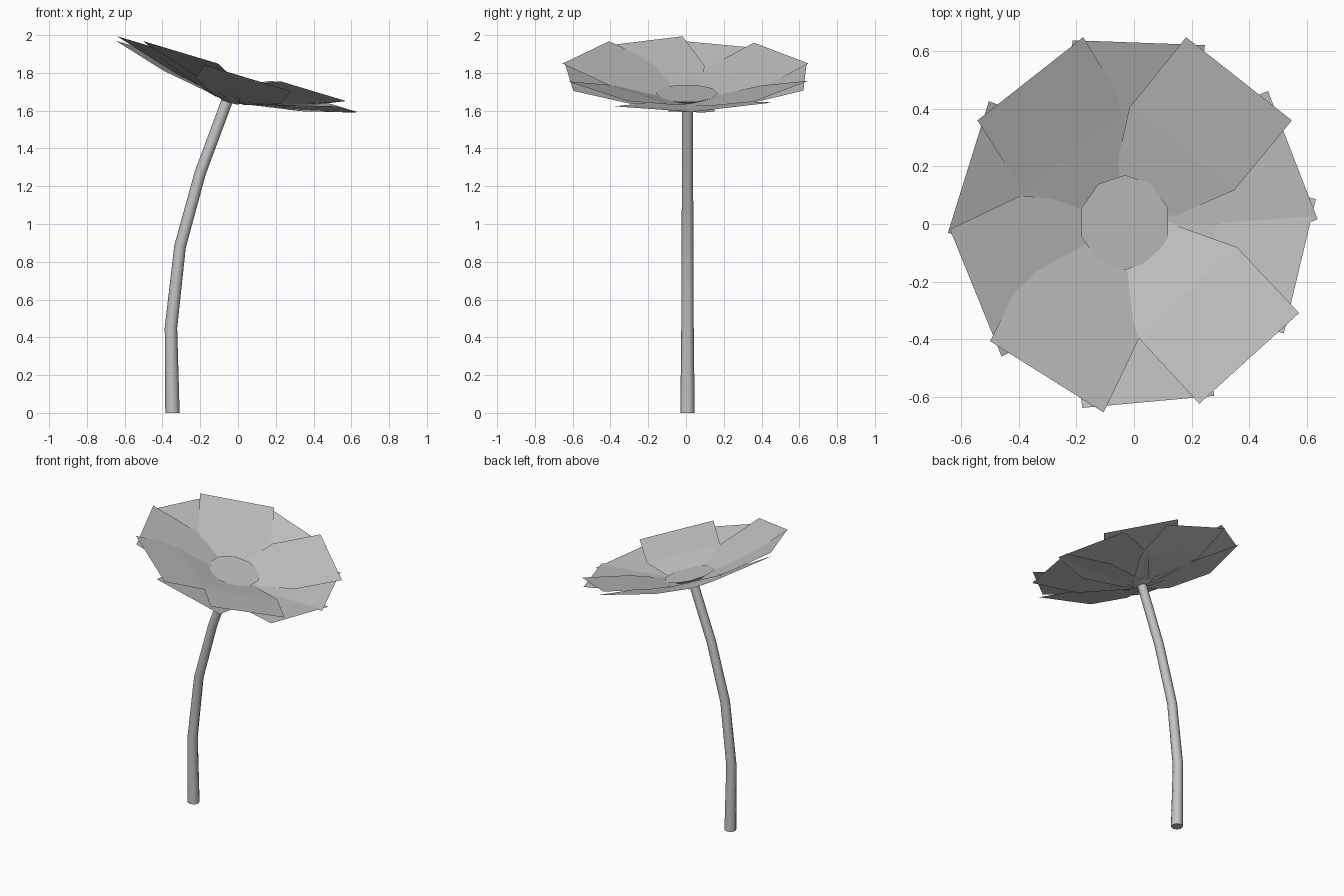
import bpy
import bmesh
from math import radians
from mathutils import Matrix, Vector

cube = bpy.data.objects.get("Cube")
if cube:
    bpy.data.objects.remove(cube, do_unlink=True)

grey = bpy.data.materials.new("pale_grey")
grey.use_nodes = True
color = (0.55, 0.55, 0.55, 1)
grey.diffuse_color = color
grey.node_tree.nodes["Principled BSDF"].inputs["Base Color"].default_value = color

# Flower head frame: leans toward +x
HEAD = Matrix.Translation((-0.043, 0.005, 1.653)) @ Matrix.Rotation(radians(16.7), 4, "Y")


def add_mesh(name, bm, matrix):
    mesh = bpy.data.meshes.new(name)
    bm.to_mesh(mesh)
    bm.free()
    mesh.materials.append(grey)
    obj = bpy.data.objects.new(name, mesh)
    obj.matrix_world = matrix
    bpy.context.collection.objects.link(obj)
    return obj


def add_petal(name, angle, lift):
    """Sheet petal: narrow root, wide fold, square tip (radius, half width, height)."""
    bm = bmesh.new()
    sections = [(0.03, 0.08, 0), (0.32, 0.238, lift - 0.08), (0.625, 0.24, lift)]
    rows = [[bm.verts.new((r, side * w, h)) for side in (-1, 1)] for r, w, h in sections]
    for a, b in zip(rows, rows[1:]):
        bm.faces.new((a[0], b[0], b[1], a[1]))
    add_mesh(name, bm, HEAD @ Matrix.Rotation(radians(angle), 4, "Z"))


# Two interleaved rings of five petals: (angle, tip height)
ring_a = [(127, 0.15), (53, 0.165), (-14, 0.133), (-85, 0.142), (-157, 0.155)]
ring_b = [(88, 0.134), (22, 0.137), (-49, 0.175), (-121, 0.17), (162, 0.13)]
for label, ring in (("first", ring_a), ("second", ring_b)):
    for i, (angle, lift) in enumerate(ring):
        add_petal(f"{label}_ring_petal_{i + 1}", angle, lift)

# Flower centre: flat top tapering down to the stem
bm = bmesh.new()
bmesh.ops.create_cone(bm, cap_ends=True, segments=10, radius1=0.04, radius2=0.165,
                      depth=0.05, matrix=Matrix.Translation((0, 0, 0.015)))
add_mesh("flower_centre", bm, HEAD)

# Bent stem: octagonal tube along a path of (x, z, radius)
path = [(-0.347, 0, 0.038), (-0.355, 0.45, 0.033), (-0.307, 0.88, 0.031),
        (-0.2, 1.27, 0.03), (-0.055, 1.66, 0.03)]
bm = bmesh.new()
rings = []
for i, (x, z, radius) in enumerate(path):
    before, after = path[max(i - 1, 0)], path[min(i + 1, len(path) - 1)]
    lean = Vector((after[0] - before[0], 0, after[1] - before[1]))
    if i == 0:
        lean = Vector((0, 0, 1))
    turn = Vector((0, 0, 1)).rotation_difference(lean).to_matrix().to_4x4()
    ring = bmesh.ops.create_circle(bm, segments=8, radius=radius,
                                   matrix=Matrix.Translation((x, 0.008, z)) @ turn)
    rings.append(ring["verts"])
for a, b in zip(rings, rings[1:]):
    for k in range(8):
        n = (k + 1) % 8
        bm.faces.new((a[k], a[n], b[n], b[k]))
bm.faces.new(rings[0])
bm.faces.new(rings[-1])
bmesh.ops.recalc_face_normals(bm, faces=bm.faces)
stem = add_mesh("stem", bm, Matrix.Identity(4))
bpy.ops.object.select_all(action="DESELECT")
stem.select_set(True)
bpy.context.view_layer.objects.active = stem
bpy.ops.object.shade_smooth_by_angle(angle=radians(50))
